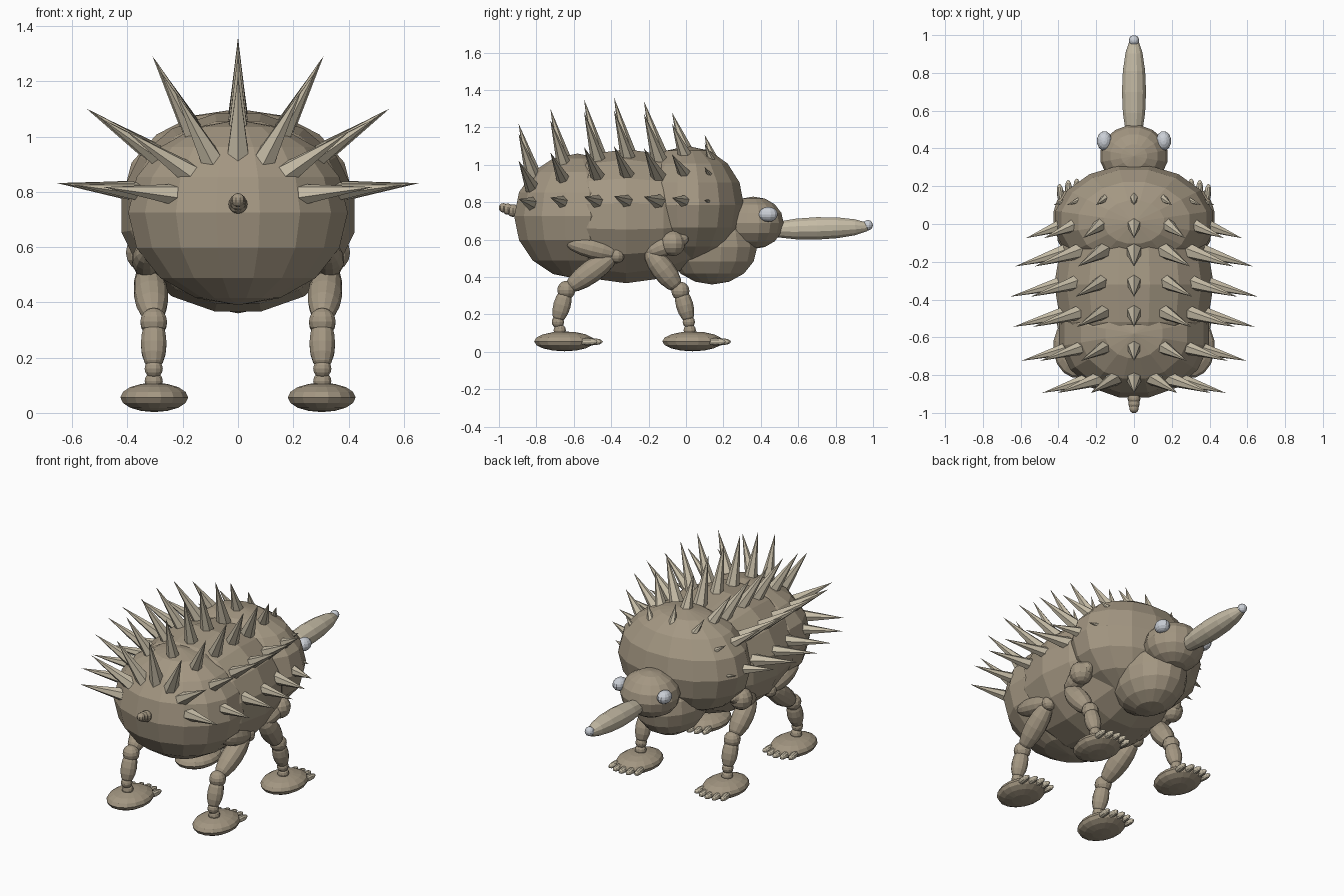
import bpy, bmesh, math
from mathutils import Vector, Matrix

if "Cube" in bpy.data.objects:
    bpy.data.objects.remove(bpy.data.objects["Cube"])


def material(name, color):
    m = bpy.data.materials.new(name)
    m.diffuse_color = (*color, 1)
    m.use_nodes = True
    m.node_tree.nodes["Principled BSDF"].inputs["Base Color"].default_value = m.diffuse_color
    return m


HIDE = material("hide_taupe", (0.37, 0.31, 0.225))
HORN = material("horn_cream", (0.56, 0.50, 0.38))
GREY = material("pale_grey", (0.60, 0.63, 0.68))


def finish(bm, name, mat):
    me = bpy.data.meshes.new(name)
    bm.to_mesh(me)
    bm.free()
    me.materials.append(mat)
    ob = bpy.data.objects.new(name, me)
    bpy.context.collection.objects.link(ob)
    return ob


def add_ball(bm, loc, r, axis=(0, 0, 1), seg=16, rings=8):
    """Ellipsoid whose local z (poles) points along axis."""
    rot = Vector((0, 0, 1)).rotation_difference(Vector(axis)).to_matrix().to_4x4()
    mat = Matrix.Translation(loc) @ rot @ Matrix.Diagonal((*r, 1)) @ Matrix.Rotation(math.pi / seg, 4, 'Z')
    bmesh.ops.create_uvsphere(bm, u_segments=seg, v_segments=rings, radius=1, matrix=mat)


def ball(name, loc, r, mat=HIDE, **kw):
    bm = bmesh.new()
    add_ball(bm, loc, r, **kw)
    return finish(bm, name, mat)


def add_limb(bm, a, b, r):
    """Spindle-shaped limb segment between two joints."""
    a, b = Vector(a), Vector(b)
    d = b - a
    add_ball(bm, (a + b) / 2, (r, r, d.length / 2 + 0.015), axis=d, seg=12)


def add_spike(bm, base, tip, r):
    base, tip = Vector(base), Vector(tip)
    d = tip - base
    rot = Vector((0, 0, 1)).rotation_difference(d).to_matrix().to_4x4()
    bmesh.ops.create_cone(bm, cap_ends=True, segments=6, radius1=r, radius2=0, depth=d.length,
                          matrix=Matrix.Translation((base + tip) / 2) @ rot)


# body
ball("rear_body", (0, -0.58, 0.725), (0.405, 0.345, 0.335))
ball("mid_body", (0, -0.32, 0.725), (0.43, 0.365, 0.52), axis=(0, 1, 0))
ball("front_body", (0, 0.01, 0.785), (0.425, 0.305, 0.315))
ball("chest", (0, 0.14, 0.56), (0.20, 0.245, 0.20))

# head
ball("head", (0, 0.36, 0.69), (0.18, 0.165, 0.14))
ball("snout", (0, 0.70, 0.66), (0.066, 0.062, 0.29), HORN, axis=(0, 1, 0.03), seg=12)
ball("nose", (0, 0.972, 0.677), (0.028, 0.028, 0.028), GREY, seg=12)
for s, side in ((-1, "left"), (1, "right")):
    ball(side + "_eye", (s * 0.157, 0.44, 0.735), (0.04, 0.052, 0.04), GREY, seg=12)

# tail beads
bm = bmesh.new()
for y, z, r in ((-0.925, 0.755, 0.034), (-0.953, 0.763, 0.03), (-0.977, 0.77, 0.025)):
    add_ball(bm, (0, y, z), (r, r, r), seg=10)
finish(bm, "tail", HIDE)

# spines: base y, tip half width, tip height, length outside the hide
rows = ((0.14, 0.43, 1.16, 0.12), (0.0, 0.575, 1.28, 0.21), (-0.15, 0.635, 1.34, 0.26),
        (-0.31, 0.66, 1.36, 0.29), (-0.47, 0.645, 1.35, 0.29), (-0.65, 0.60, 1.30, 0.28),
        (-0.82, 0.49, 1.22, 0.26))
bm = bmesh.new()
for i, (y, w, top, out) in enumerate(rows):
    back = 0.04 if i == 0 else 0.075
    for k in range(-3, 4):
        a = math.radians(28 * k)
        d = Vector((math.sin(a), 0, math.cos(a)))
        tip = Vector((w * d.x, y - back, 0.77 + (top - 0.77) * d.z))
        base = Vector(((w - out) * d.x, y, 0.77 + (top - 0.77 - out) * d.z))
        inner = base + (base - tip) * 0.15
        add_spike(bm, inner, tip, 0.03 if i == 0 else 0.046)
finish(bm, "spines", HORN)

# legs: limb segments and joints as (y, z) in the side plane
rear = dict(foot=-0.65,
            limbs=(((0.33, -0.63, 0.585), (0.33, -0.37, 0.52), 0.055),
                   ((0.325, -0.38, 0.52), (0.305, -0.63, 0.34), 0.062),
                   ((0.305, -0.64, 0.33), (0.305, -0.685, 0.17), 0.048)),
            joints=((0.33, -0.37, 0.515, 0.042), (0.305, -0.64, 0.33, 0.05),
                    (0.305, -0.685, 0.16, 0.034), (0.305, -0.675, 0.115, 0.034)))
front = dict(foot=0.035,
             limbs=(((0.33, 0.0, 0.61), (0.33, -0.2, 0.53), 0.055),
                    ((0.325, -0.2, 0.54), (0.305, -0.045, 0.34), 0.062),
                    ((0.305, -0.03, 0.33), (0.305, 0.015, 0.17), 0.048)),
             joints=((0.34, -0.07, 0.58, 0.068), (0.305, -0.03, 0.325, 0.05),
                     (0.305, 0.015, 0.16, 0.034), (0.305, 0.02, 0.115, 0.034)))
for end, leg in (("rear", rear), ("front", front)):
    for s, side in ((-1, "left"), (1, "right")):
        name = f"{end}_{side}_"
        flip = lambda p: (s * p[0], p[1], p[2])
        bm = bmesh.new()
        for a, b, r in leg["limbs"]:
            add_limb(bm, flip(a), flip(b), r)
        for x, y, z, r in leg["joints"]:
            add_ball(bm, (s * x, y, z), (r, r, r), seg=12)
        finish(bm, name + "leg", HIDE)
        # foot pad
        ball(name + "foot", (s * 0.303, leg["foot"], 0.056), (0.125, 0.165, 0.053))
        # claws
        bm = bmesh.new()
        for k in range(-2, 3):
            add_ball(bm, (s * 0.303 + 0.043 * k, leg["foot"] + 0.15 - 0.007 * k * k, 0.054),
                     (0.019, 0.02, 0.055), axis=(0.06 * k, 1, 0), seg=10)
        finish(bm, name + "claws", HORN)
